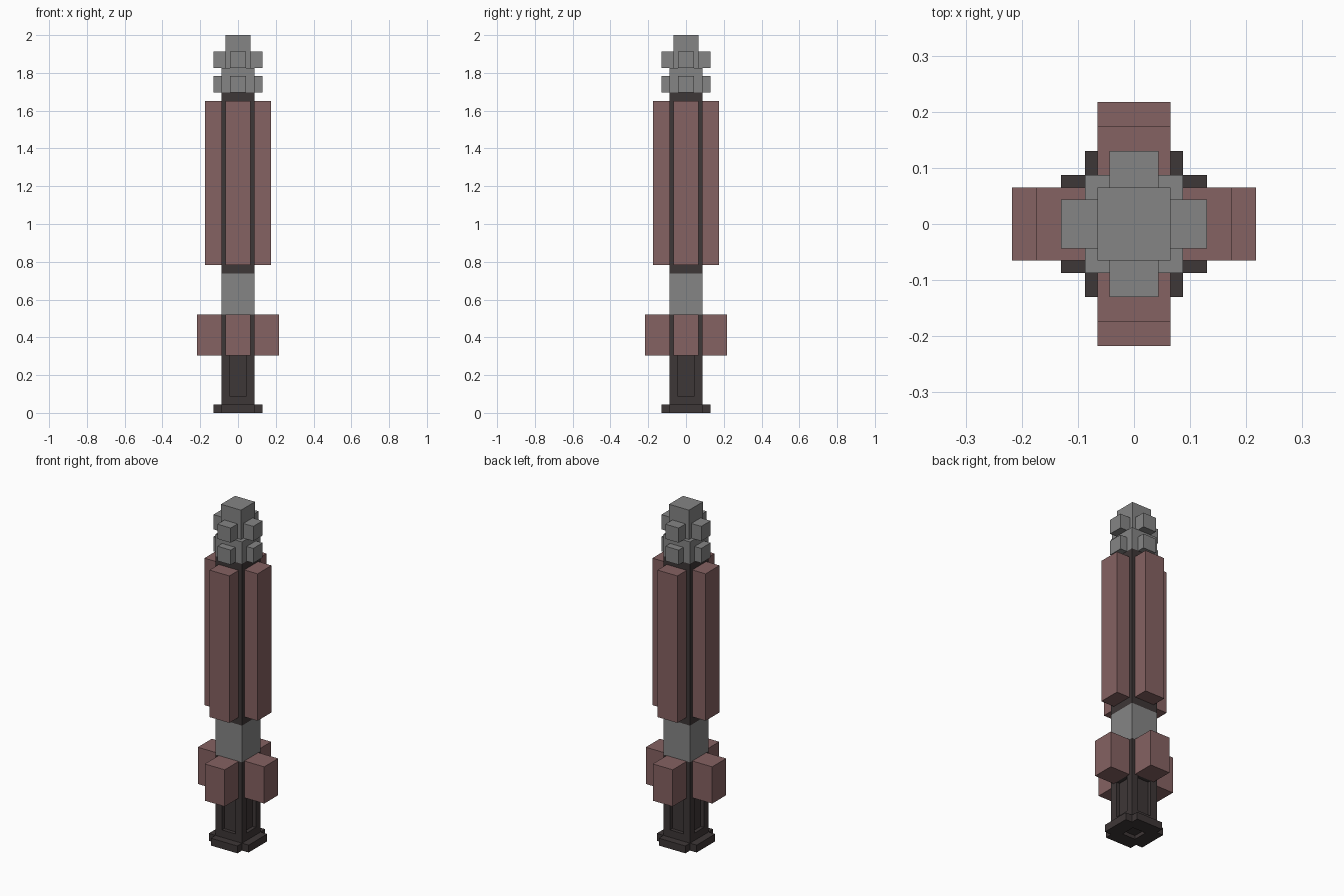
import bpy
import bmesh
from math import pi
from mathutils import Matrix, Vector

U = 2 / 46  # one block unit

cube = bpy.data.objects.get("Cube")
if cube:
    bpy.data.objects.remove(cube, do_unlink=True)


def material(name, r, g, b):
    m = bpy.data.materials.new(name)
    m.use_nodes = True
    m.diffuse_color = (r, g, b, 1)
    m.node_tree.nodes["Principled BSDF"].inputs["Base Color"].default_value = (r, g, b, 1)
    return m


GREY = material("grey metal", 0.235, 0.235, 0.235)
RED = material("dusty red", 0.235, 0.122, 0.122)
DARK = material("dark brown", 0.048, 0.038, 0.038)


def finish(name, bm, mat):
    bmesh.ops.recalc_face_normals(bm, faces=bm.faces)
    mesh = bpy.data.meshes.new(name)
    bm.to_mesh(mesh)
    bm.free()
    if mat:
        mesh.materials.append(mat)
    ob = bpy.data.objects.new(name, mesh)
    bpy.context.collection.objects.link(ob)
    return ob


def add_box(bm, lo, hi, turn=0):
    lo, hi = Vector(lo) * U, Vector(hi) * U
    place = Matrix.Rotation(turn, 4, "Z") @ Matrix.Translation((lo + hi) / 2)
    bmesh.ops.create_cube(bm, size=1, matrix=place @ Matrix.Diagonal((*(hi - lo), 1)))


def column(name, half, z0, z1, mat):
    """Square block centred on the axis."""
    bm = bmesh.new()
    add_box(bm, (-half, -half, z0), (half, half, z1))
    return finish(name, bm, mat)


def around(name, half, inner, outer, z0, z1, mat):
    """Four equal blocks, one on each side of the axis."""
    bm = bmesh.new()
    for i in range(4):
        add_box(bm, (-half, -outer, z0), (half, -inner, z1), i * pi / 2)
    return finish(name, bm, mat)


def cross(name, wide, narrow, z0, z1, mat):
    """Plus-shaped slab."""
    bm = bmesh.new()
    corner = [Vector((wide, -narrow, z0)), Vector((wide, narrow, z0)),
              Vector((narrow, narrow, z0))]
    pts = [Matrix.Rotation(i * pi / 2, 3, "Z") @ p for i in range(4) for p in corner]
    face = bm.faces.new([bm.verts.new(p * U) for p in pts])
    top = bmesh.ops.extrude_face_region(bm, geom=[face])["geom"]
    bmesh.ops.translate(bm, vec=(0, 0, (z1 - z0) * U),
                        verts=[v for v in top if isinstance(v, bmesh.types.BMVert)])
    return finish(name, bm, mat)


def carve(ob, cutter):
    mod = ob.modifiers.new("recess", "BOOLEAN")
    mod.operation = "DIFFERENCE"
    mod.solver = "EXACT"
    mod.object = cutter
    cutter.hide_render = True
    bpy.context.view_layer.objects.active = ob
    bpy.ops.object.modifier_apply(modifier=mod.name)
    bpy.data.objects.remove(cutter, do_unlink=True)


# Pommel with a hollow underside
pommel = cross("pommel", 3, 2, 0, 1, DARK)
carve(pommel, column("pommel_cutter", 1, -1, 0.5, None))

# Handle with a recessed panel on each side
handle = column("handle", 2, 1, 12, DARK)
carve(handle, around("handle_cutter", 1, 1.5, 3, 2, 7, None))
around("lower_guards", 1.5, 2, 5, 7, 12, RED)

# Collar and long barrel
column("collar", 2, 12, 17, GREY)
column("barrel", 2, 17, 39, DARK)
around("barrel_plates", 1.5, 2, 4, 18, 38, RED)

# Head with two rings of studs
column("head_base", 2, 39, 42, GREY)
around("lower_studs", 1, 2, 3, 39, 41, GREY)
column("head_tip", 1.5, 42, 46, GREY)
around("upper_studs", 1, 1.5, 3, 42, 44, GREY)
